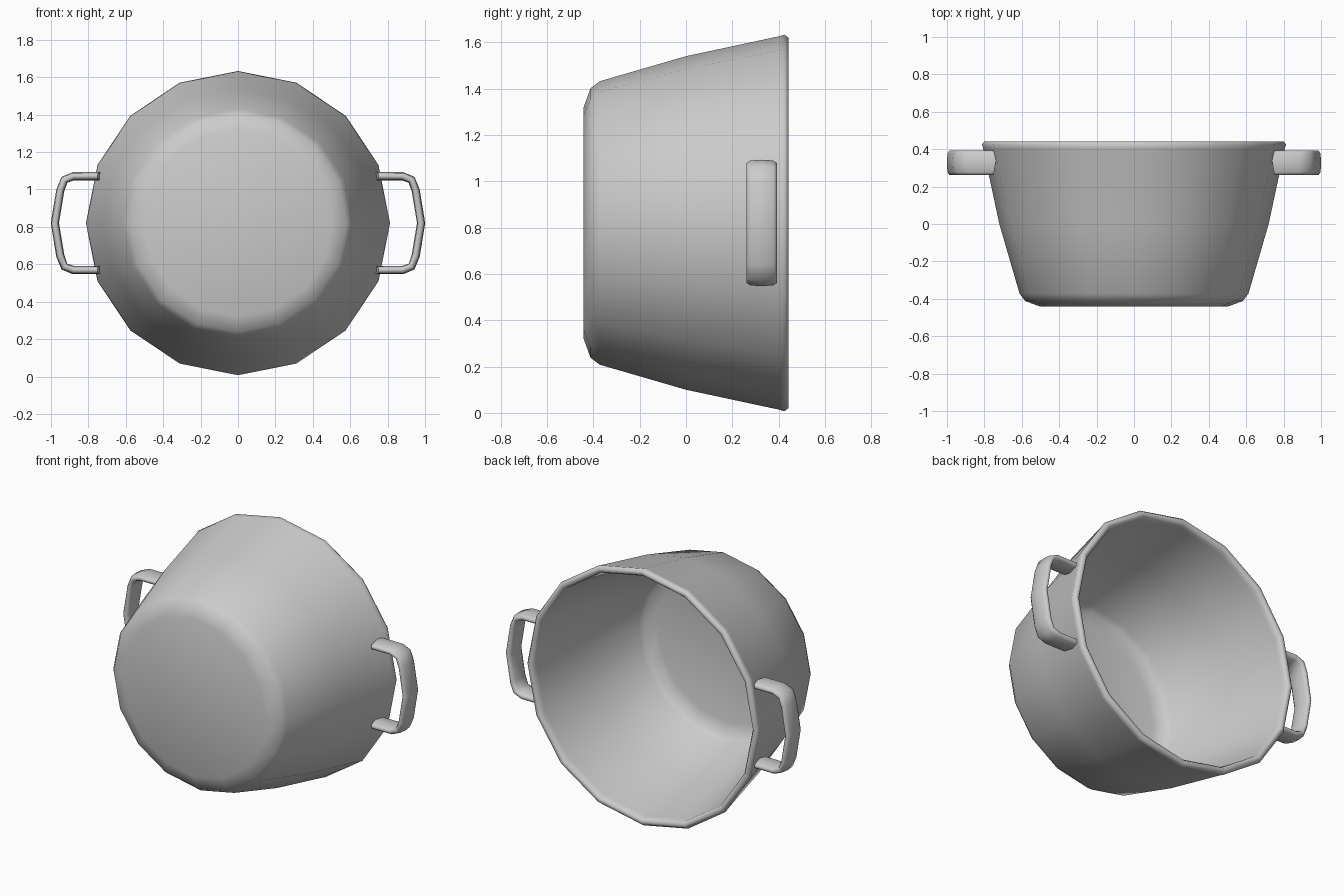
import bpy, bmesh
from math import sin, cos, pi
from mathutils import Vector

if "Cube" in bpy.data.objects:
    bpy.data.objects.remove(bpy.data.objects["Cube"])

CENTRE_Z = 0.82
SIDES = 16


def make_object(name, bm, angle):
    bmesh.ops.recalc_face_normals(bm, faces=bm.faces)
    mesh = bpy.data.meshes.new(name)
    bm.to_mesh(mesh)
    bm.free()
    ob = bpy.data.objects.new(name, mesh)
    bpy.context.collection.objects.link(ob)
    bpy.ops.object.select_all(action='DESELECT')
    ob.select_set(True)
    bpy.context.view_layer.objects.active = ob
    bpy.ops.object.shade_smooth_by_angle(angle=angle)
    return ob


def bridge(bm, a, b):
    n = len(a)
    for i in range(n):
        bm.faces.new((a[i], a[(i + 1) % n], b[(i + 1) % n], b[i]))


# Pot body: (radius, y) profile from outer base, over the rim, to inner floor
profile = [(0.50, -0.442), (0.582, -0.412), (0.612, -0.372), (0.72, 0.0),
           (0.806, 0.402), (0.813, 0.425), (0.80, 0.442), (0.78, 0.442),
           (0.767, 0.425), (0.765, 0.40), (0.682, 0.01), (0.577, -0.35),
           (0.552, -0.382), (0.48, -0.405)]
bm = bmesh.new()
rings = []
for r, y in profile:
    rings.append([bm.verts.new((r * cos(2 * pi * i / SIDES), y,
                                CENTRE_Z + r * sin(2 * pi * i / SIDES)))
                  for i in range(SIDES)])
for a, b in zip(rings, rings[1:]):
    bridge(bm, a, b)
bm.faces.new(rings[0])
bm.faces.new(rings[-1])
make_object("pot_body", bm, pi / 3)

# Handles: flat rounded section swept along a bracket-shaped path
upper = [(0.74, 0.251), (0.88, 0.251), (0.928, 0.232), (0.950, 0.175), (0.979, 0.0)]
path = [Vector(p) for p in upper + [(x, -z) for x, z in upper[-2::-1]]]
section = [(-0.065, 0.008), (-0.05, 0.018), (0.0, 0.022), (0.05, 0.018), (0.065, 0.008),
           (0.065, -0.008), (0.05, -0.018), (0.0, -0.022), (-0.05, -0.018), (-0.065, -0.008)]


def make_handle(name, side):
    bm = bmesh.new()
    rings = []
    last = len(path) - 1
    for k, p in enumerate(path):
        d_in = (p - path[max(k - 1, 0)]).normalized()
        d_out = (path[min(k + 1, last)] - p).normalized()
        t = (d_in + d_out).normalized()
        normal = Vector((-t.y, t.x))
        ring = []
        for y, w in section:
            q = p + normal * w
            slant = -0.16 * y if k in (0, last) else 0.0
            ring.append(bm.verts.new((side * (q.x + slant), 0.327 + y, CENTRE_Z + q.y)))
        rings.append(ring)
    for a, b in zip(rings, rings[1:]):
        bridge(bm, a, b)
    bm.faces.new(rings[0])
    bm.faces.new(rings[-1])
    make_object(name, bm, pi / 3)


make_handle("left_handle", -1)
make_handle("right_handle", 1)
